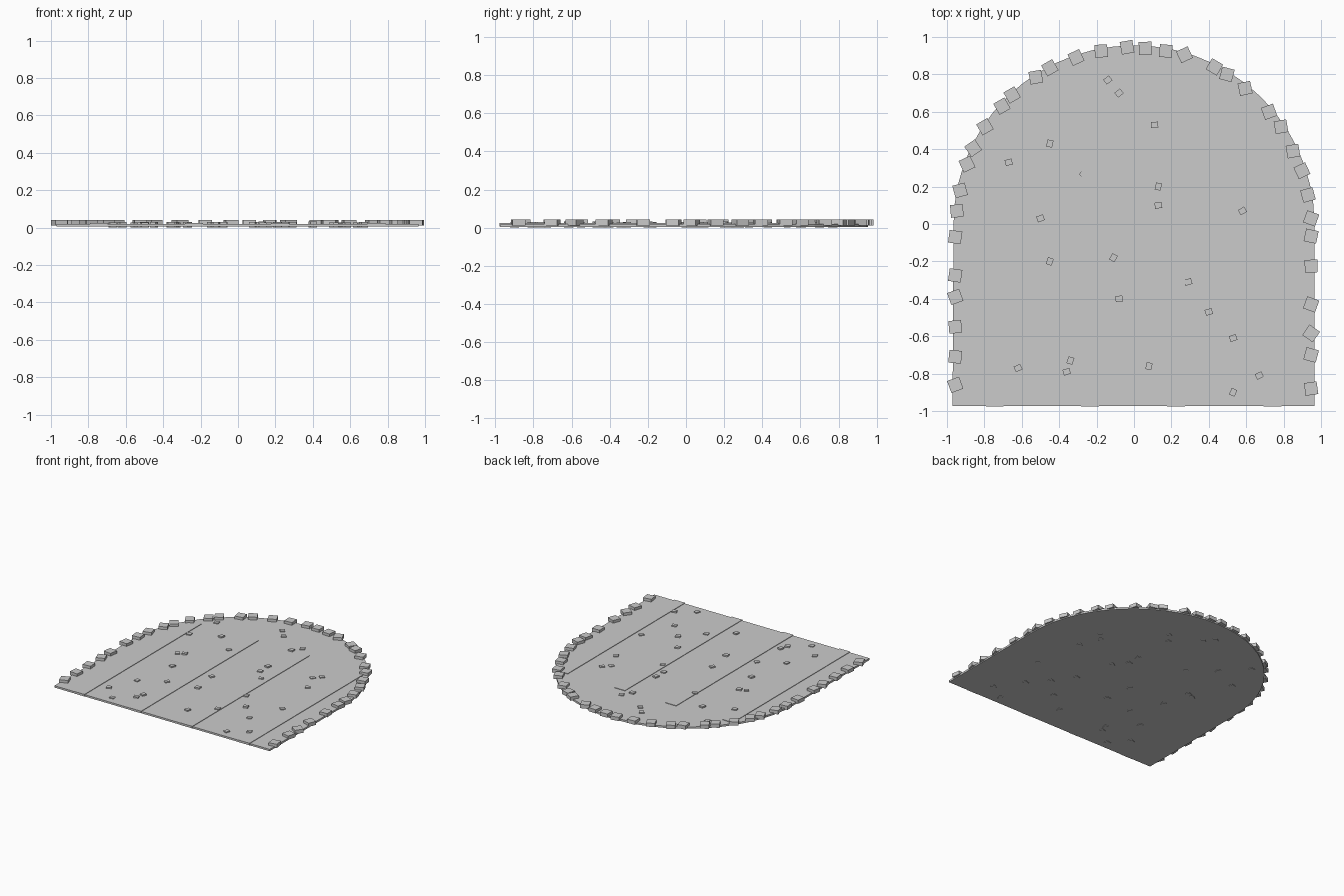
import bpy, bmesh, math, random
from mathutils import Matrix

random.seed(4)


def finish(name, bm):
    bmesh.ops.recalc_face_normals(bm, faces=bm.faces[:])
    me = bpy.data.meshes.new(name)
    bm.to_mesh(me)
    bm.free()
    ob = bpy.data.objects.new(name, me)
    bpy.context.collection.objects.link(ob)
    return ob


def add_box(bm, x, y, z0, z1, sx, sy, rot=0.0):
    m = (Matrix.Translation((x, y, (z0 + z1) / 2))
         @ Matrix.Rotation(math.radians(rot), 4, 'Z')
         @ Matrix.Diagonal((sx, sy, z1 - z0, 1)))
    bmesh.ops.create_cube(bm, size=1, matrix=m)


# arch-shaped ground slab
bm = bmesh.new()
n = 28
outline = [(-0.97, -0.972), (0.965, -0.972)]
outline += [(0.965 * math.cos(math.pi * i / n), 0.955 * math.sin(math.pi * i / n))
            for i in range(n + 1)]
face = bm.faces.new([bm.verts.new((x, y, 0.005)) for x, y in outline])
ext = bmesh.ops.extrude_face_region(bm, geom=[face], use_keep_orig=True)
bmesh.ops.translate(bm, vec=(0, 0, 0.015),
                    verts=[v for v in ext['geom'] if isinstance(v, bmesh.types.BMVert)])
finish("ground_slab", bm)

# four low raised strips running to the front edge
bm = bmesh.new()
for x in (-0.745, -0.235, 0.225, 0.74):
    add_box(bm, x, -0.2235, 0.007, 0.024, 0.095, 1.507)
finish("raised_strips", bm)

# border stones: x, y, turn
stones = [
    (-.956, -.86, 20), (-.956, -.71, -5), (-.956, -.55, 5), (-.956, -.39, 20),
    (-.956, -.275, -8), (-.956, -.07, -8), (-.947, .07, 5), (-.93, .18, 15),
    (-.893, .32, 25), (-.86, .405, 35), (-.797, .52, 30), (-.706, .63, 30),
    (-.652, .69, 30), (-.525, .785, 10), (-.45, .835, 30), (-.31, .89, 25),
    (-.176, .925, 3), (-.037, .945, 10), (.06, .94, 2), (.17, .925, -5),
    (.27, .905, 25), (.43, .84, -30), (.497, .80, -15), (.594, .725, 12),
    (.722, .60, 20), (.786, .52, 10), (.85, .39, 10), (.898, .285, 25),
    (.93, .155, 15), (.947, .03, -20), (.947, -.065, -12), (.947, -.225, 2),
    (.947, -.43, -20), (.947, -.585, -35), (.947, -.70, -15), (.947, -.88, 8),
]
bm = bmesh.new()
for x, y, r in stones:
    add_box(bm, x, y, 0.012, 0.042, 0.068, 0.068, r)
finish("border_stones", bm)

# scattered pebbles set into the slab
pebbles = [
    (-.62, .61), (-.67, .33), (-.55, .01), (-.45, -.20), (-.50, .03), (-.62, -.77),
    (-.50, -.90), (-.52, -.55), (-.34, -.73), (-.36, -.79), (-.33, -.44), (.08, -.76),
    (-.08, -.40), (-.11, -.18), (.29, -.31), (.13, .10), (.13, .20), (.21, 0),
    (-.27, .27), (-.45, .43), (-.14, .77), (-.08, .70), (.16, .60), (.11, .53),
    (.51, .23), (.56, .28), (.58, .07), (.40, -.47), (.53, -.61), (.67, -.81),
    (.53, -.90), (.64, -.34), (.25, -.62),
]
bm = bmesh.new()
for x, y in pebbles:
    add_box(bm, x, y, 0.001, random.uniform(0.026, 0.032),
            0.038, 0.032, random.uniform(0, 90))
finish("pebbles", bm)
